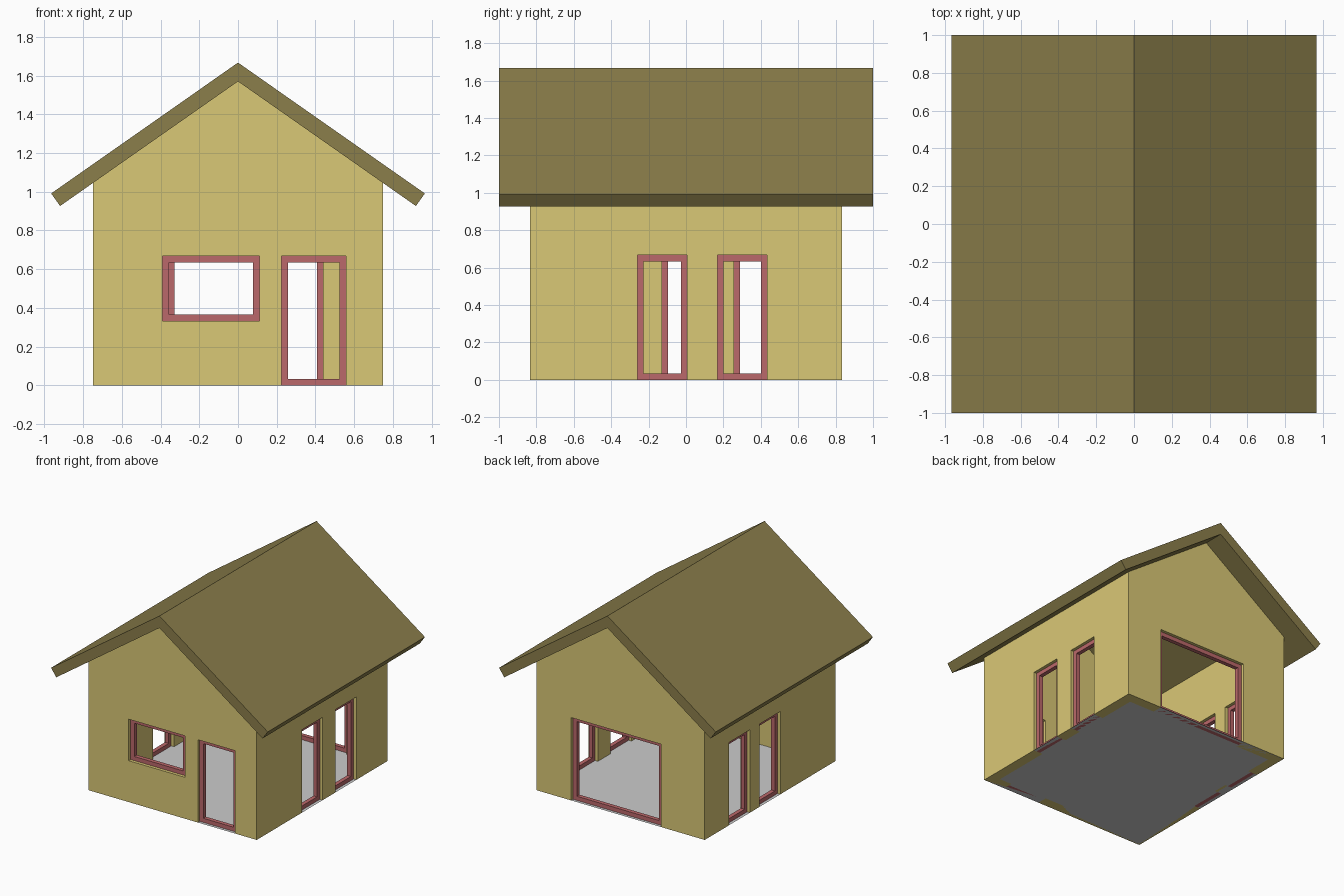
import bpy, math

if "Cube" in bpy.data.objects:
    bpy.data.objects.remove(bpy.data.objects["Cube"])

HX, HY, T = 0.75, 0.833, 0.083      # half width, half depth, wall thickness
TOP, BAR = 0.667, 0.033             # opening head height, frame bar width
INSET, DEPTH = 0.025, 0.033         # frame set-back and depth
TAN = math.tan(math.radians(35))
APEX = 1.57


def material(name, rgb):
    m = bpy.data.materials.new(name)
    m.diffuse_color = (*rgb, 1)
    m.use_nodes = True
    m.node_tree.nodes["Principled BSDF"].inputs["Base Color"].default_value = m.diffuse_color
    return m


WALL = material("wall_yellow", (0.70, 0.58, 0.18))
ROOF = material("roof_olive", (0.26, 0.21, 0.07))
RED = material("frame_red", (0.50, 0.14, 0.145))


def make(name, verts, faces, mat=None):
    me = bpy.data.meshes.new(name)
    me.from_pydata(verts, [], faces)
    ob = bpy.data.objects.new(name, me)
    bpy.context.collection.objects.link(ob)
    if mat:
        me.materials.append(mat)
    return ob


def prism(name, profile, y, mat=None):
    """Extrude a counter-clockwise (x, z) profile from -y to +y."""
    n = len(profile)
    verts = [(x, s * y, z) for s in (-1, 1) for x, z in profile]
    faces = [tuple(range(n)), tuple(range(2 * n - 1, n - 1, -1))]
    faces += [(i, i + n, (i + 1) % n + n, (i + 1) % n) for i in range(n)]
    return make(name, verts, faces, mat)


def box(name, x0, x1, y0, y1, z0, z1):
    ob = prism(name, [(x0, z0), (x1, z0), (x1, z1), (x0, z1)], (y1 - y0) / 2)
    ob.location.y = (y0 + y1) / 2
    return ob


def cut(target, cutter):
    m = target.modifiers.new(cutter.name, 'BOOLEAN')
    m.operation, m.solver, m.object = 'DIFFERENCE', 'EXACT', cutter
    cutter.hide_render = True
    cutter.hide_set(True)


# Roof: one folded slab
roof = prism("roof", [(0, APEX), (0.919, APEX - 0.919 * TAN), (0.965, 1.667 - 0.965 * TAN),
                      (0, 1.667), (-0.965, 1.667 - 0.965 * TAN),
                      (-0.919, APEX - 0.919 * TAN)], 1.0, ROOF)

# Walls: gabled shell, open to the roof
eave = APEX - HX * TAN
walls = prism("walls", [(-HX, 0), (HX, 0), (HX, eave), (0, APEX), (-HX, eave)], HY, WALL)
cut(walls, box("room_cutter", T - HX, HX - T, T - HY, HY - T, -0.2, 2))

# Floor
make("floor", [(-HX, -HY, 0), (HX, -HY, 0), (HX, HY, 0), (-HX, HY, 0)], [(0, 1, 2, 3)])


def opening(name, side, a, b, z0):
    """Cut an opening from a to b in one wall and fit an inset frame."""
    lo = z0 if z0 > 0 else -0.1
    along_x = side in ("front", "back")
    sign = -1 if side in ("front", "left") else 1
    wall = HY if along_x else HX
    d0, d1 = sorted((sign * (wall + 0.1), sign * (wall - T - 0.05)))
    dims = (a, b, d0, d1) if along_x else (d0, d1, a, b)
    cut(walls, box(name + "_cutter", *dims, lo, TOP))

    f0, f1 = sorted((sign * (wall - INSET), sign * (wall - INSET - DEPTH)))
    outer = [(a, z0), (b, z0), (b, TOP), (a, TOP)]
    inner = [(a + BAR, z0 + BAR), (b - BAR, z0 + BAR), (b - BAR, TOP - BAR), (a + BAR, TOP - BAR)]
    verts = [(u, d, z) if along_x else (d, u, z)
             for d in (f0, f1) for u, z in outer + inner]
    faces = []
    for i in range(4):
        j = (i + 1) % 4
        faces += [(i, j, j + 4, i + 4), (i + 8, i + 12, j + 12, j + 8),
                  (i, i + 8, j + 8, j), (i + 4, j + 4, j + 12, i + 12)]
    if not along_x:
        faces = [f[::-1] for f in faces]
    make(name + "_frame", verts, faces, RED)


# Openings: front, back and both sides
opening("front_window", "front", -0.39, 0.11, 0.333)
opening("front_door", "front", 0.225, 0.558, 0)
opening("back_door", "back", -0.36, 0.44, 0)
opening("right_window_1", "right", -0.26, 0.005, 0)
opening("right_window_2", "right", 0.168, 0.434, 0)
opening("left_window_1", "left", -0.128, 0.139, 0)
opening("left_window_2", "left", 0.257, 0.524, 0)
